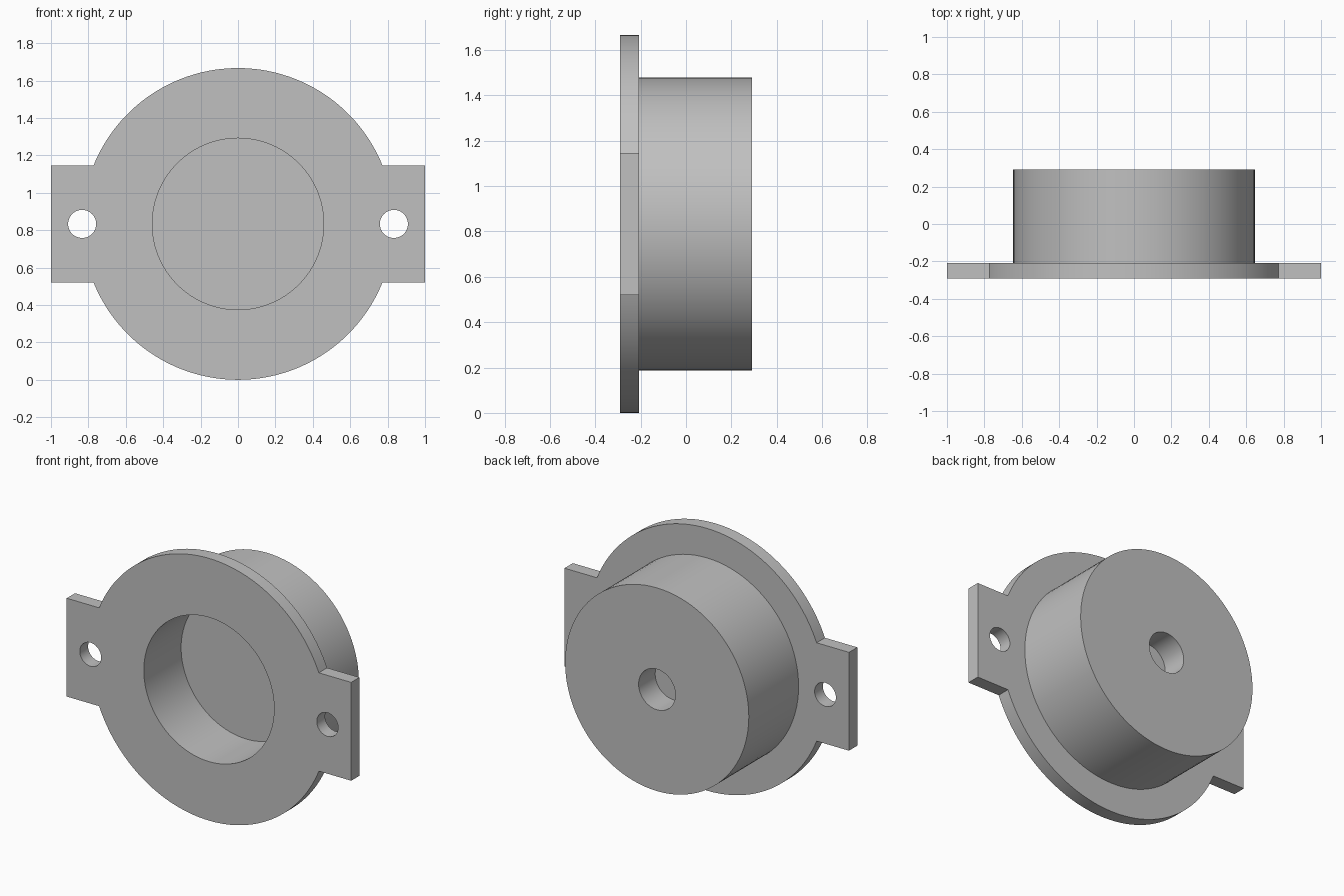
import bpy, bmesh, math
from mathutils import Matrix, Vector

cube = bpy.data.objects.get("Cube")
if cube:
    bpy.data.objects.remove(cube, do_unlink=True)

U = 1 / 12                 # drawing unit: the plate is 24 units wide
CENTRE_Z = 10 * U
FRONT, BACK = -3.5 * U, 3.5 * U
PLATE_BACK = FRONT + U

grey = bpy.data.materials.new("plain grey")
grey.use_nodes = True
colour = (0.53, 0.53, 0.53, 1)
grey.diffuse_color = colour
grey.node_tree.nodes["Principled BSDF"].inputs["Base Color"].default_value = colour


def finish(obj, bm):
    """Clean the mesh, store it and shade it smooth with sharp edges."""
    bmesh.ops.remove_doubles(bm, verts=bm.verts, dist=1e-5)
    bmesh.ops.recalc_face_normals(bm, faces=bm.faces)
    bm.to_mesh(obj.data)
    bm.free()
    obj.data.materials.clear()
    obj.data.materials.append(grey)
    bpy.ops.object.select_all(action='DESELECT')
    obj.select_set(True)
    bpy.context.view_layer.objects.active = obj
    bpy.ops.object.shade_smooth_by_angle(angle=math.radians(30))


def arc(radius, start, end, steps, cx=0):
    angles = [start + (end - start) * i / steps for i in range(steps + 1)]
    return [(cx + radius * math.cos(a), radius * math.sin(a)) for a in angles]


def circle(radius, cx=0, steps=96):
    return arc(radius, 0, math.tau, steps, cx)[:-1]


# Mounting plate: round flange with two square ears, pierced by three holes
R, EAR = 10 * U, 3.75 * U
a = math.asin(EAR / R)
outline = ([(1, -EAR), (1, EAR)] + arc(R, a, math.pi - a, 64)
           + [(-1, EAR), (-1, -EAR)] + arc(R, math.pi + a, math.tau - a, 64))
loops = [outline, circle(5.5 * U)] + [circle(0.9 * U, s * R, 48) for s in (-1, 1)]

curve = bpy.data.curves.new("plate_outline", 'CURVE')
curve.dimensions = '2D'
curve.fill_mode = 'BOTH'
curve.extrude = U / 2
for points in loops:
    spline = curve.splines.new('POLY')
    spline.points.add(len(points) - 1)
    for p, (x, y) in zip(spline.points, points):
        p.co = (x, y, 0, 1)
    spline.use_cyclic_u = True
plate = bpy.data.objects.new("mounting_plate", curve)
bpy.context.collection.objects.link(plate)
bpy.ops.object.select_all(action='DESELECT')
plate.select_set(True)
bpy.context.view_layer.objects.active = plate
bpy.ops.object.convert(target='MESH')
plate = bpy.context.view_layer.objects.active
bm = bmesh.new()
bm.from_mesh(plate.data)
bm.transform(Matrix.Translation((0, FRONT + U / 2, CENTRE_Z))
             @ Matrix.Rotation(math.pi / 2, 4, 'X'))
finish(plate, bm)

# Housing: turned drum with a front pocket and a blind hole in the back
floor, hole_end = FRONT + 4.5 * U, BACK - 2 * U
profile = [(0, floor), (5.5 * U, floor), (5.5 * U, PLATE_BACK),
           (7.75 * U, PLATE_BACK), (7.75 * U, BACK),
           (1.55 * U, BACK), (1.55 * U, hole_end), (0, hole_end)]
bm = bmesh.new()
verts = [bm.verts.new((r, y, CENTRE_Z)) for r, y in profile]
edges = [bm.edges.new(pair) for pair in zip(verts, verts[1:])]
bmesh.ops.spin(bm, geom=verts + edges, cent=(0, 0, CENTRE_Z), axis=Vector((0, 1, 0)),
               angle=math.tau, steps=96)
housing = bpy.data.objects.new("housing", bpy.data.meshes.new("housing"))
bpy.context.collection.objects.link(housing)
finish(housing, bm)
